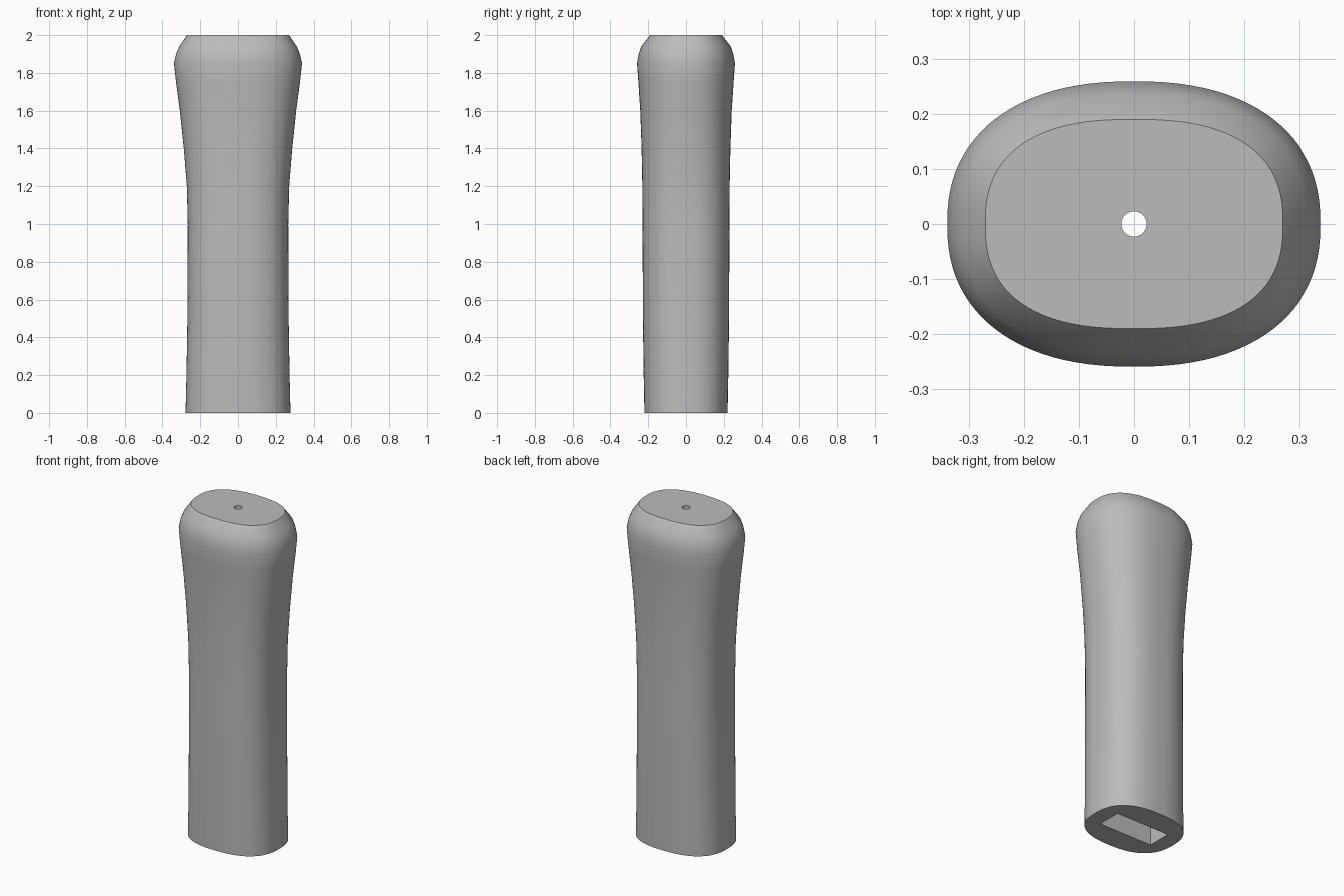
import bpy, bmesh
from math import cos, sin, pi, copysign

if "Cube" in bpy.data.objects:
    bpy.data.objects.remove(bpy.data.objects["Cube"])

grey = bpy.data.materials.new("plain grey")
grey.use_nodes = True
colour = (0.5, 0.5, 0.5, 1)
grey.diffuse_color = colour
grey.node_tree.nodes["Principled BSDF"].inputs["Base Color"].default_value = colour

# Grip profile: height, half width, half depth, squareness
PROFILE = [
    (0.00, 0.278, 0.22, 2.5), (0.20, 0.273, 0.224, 2.5), (0.50, 0.268, 0.228, 2.5),
    (1.00, 0.266, 0.23, 2.5), (1.20, 0.271, 0.231, 2.5), (1.40, 0.287, 0.235, 2.45),
    (1.60, 0.308, 0.242, 2.4), (1.75, 0.328, 0.252, 2.35), (1.85, 0.339, 0.259, 2.3),
    (1.90, 0.328, 0.25, 2.35), (1.94, 0.311, 0.237, 2.4), (2.00, 0.27, 0.19, 2.5),
]
SIDES = 96


def rounded(value, power):
    return copysign(abs(value) ** (2 / power), value)


# Grip body: stacked rounded-oval rings
bm = bmesh.new()
rings = []
for z, w, d, n in PROFILE:
    angles = [2 * pi * i / SIDES for i in range(SIDES)]
    rings.append([bm.verts.new((w * rounded(cos(a), n), d * rounded(sin(a), n), z))
                  for a in angles])
for low, high in zip(rings, rings[1:]):
    for i in range(SIDES):
        j = (i + 1) % SIDES
        bm.faces.new((low[i], low[j], high[j], high[i]))
bm.faces.new(rings[0][::-1])
bm.faces.new(rings[-1])
mesh = bpy.data.meshes.new("grip")
bm.to_mesh(mesh)
bm.free()
grip = bpy.data.objects.new("grip", mesh)
bpy.context.collection.objects.link(grip)
mesh.materials.append(grey)


def cut(cutter):
    """Subtract a cutter from the grip and discard it."""
    cutter.hide_render = True
    cutter.data.materials.append(grey)
    bpy.ops.object.select_all(action="DESELECT")
    grip.select_set(True)
    bpy.context.view_layer.objects.active = grip
    mod = grip.modifiers.new("cut", "BOOLEAN")
    mod.operation = "DIFFERENCE"
    mod.solver = "EXACT"
    mod.object = cutter
    bpy.ops.object.modifier_apply(modifier=mod.name)
    bpy.data.objects.remove(cutter)


# Blade slot in the underside
bpy.ops.mesh.primitive_cube_add(size=1, location=(0, 0, 0.5))
slot = bpy.context.object
slot.name = "slot_cutter"
slot.scale = (0.36, 0.147, 1.4)
cut(slot)

# Narrow bore from the slot out through the top
bpy.ops.mesh.primitive_cylinder_add(vertices=32, radius=0.023, depth=1.4, location=(0, 0, 1.6))
bore = bpy.context.object
bore.name = "bore_cutter"
cut(bore)

bpy.ops.object.select_all(action="DESELECT")
grip.select_set(True)
bpy.context.view_layer.objects.active = grip
bpy.ops.object.shade_smooth_by_angle(angle=0.45)
